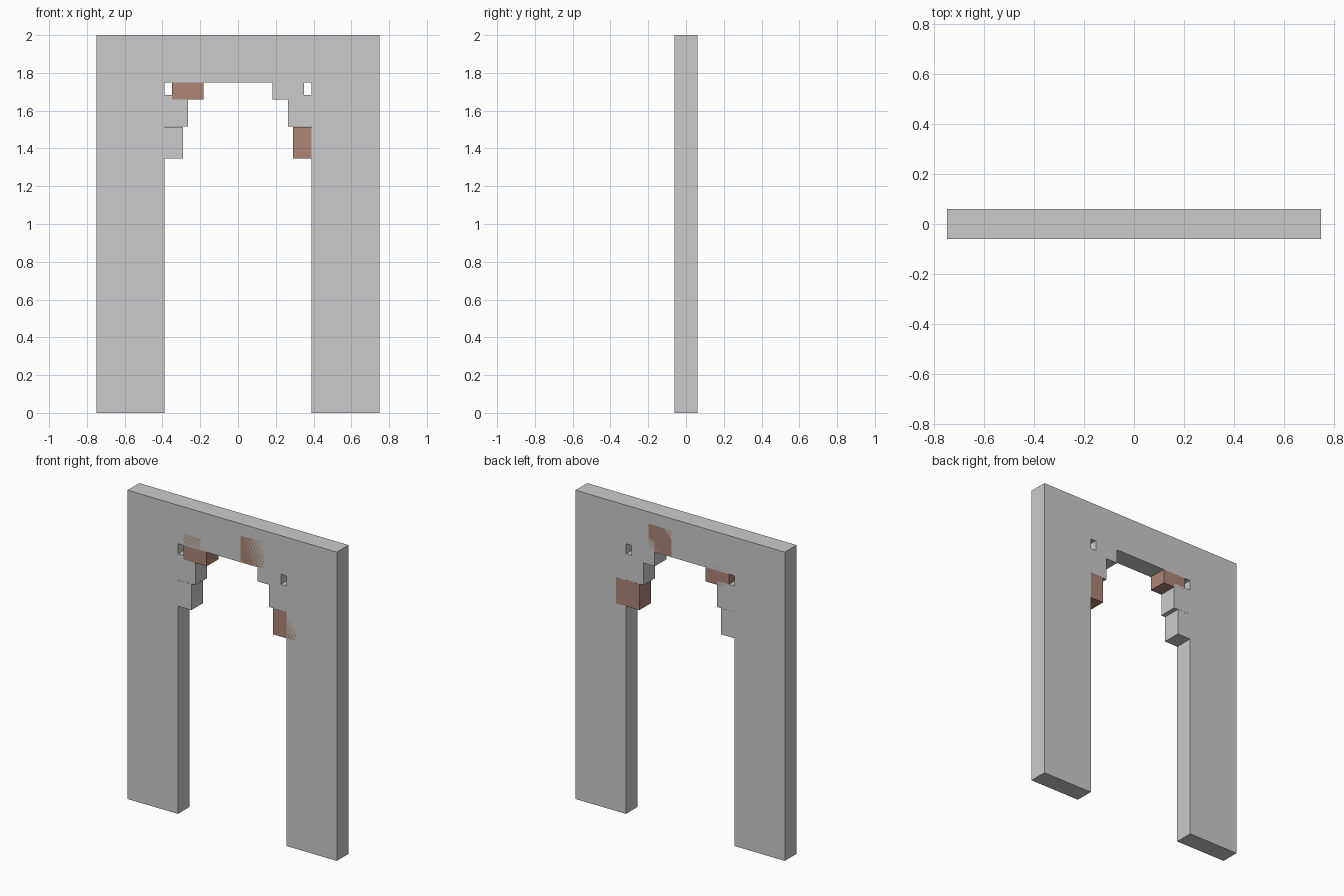
import bpy, bmesh, math

if "Cube" in bpy.data.objects:
    bpy.data.objects.remove(bpy.data.objects["Cube"])

DEPTH = 0.12

brown = bpy.data.materials.new("brown_brick")
brown.diffuse_color = (0.42, 0.24, 0.18, 1)
brown.use_nodes = True
brown.node_tree.nodes["Principled BSDF"].inputs["Base Color"].default_value = brown.diffuse_color


def link(name, bm):
    mesh = bpy.data.meshes.new(name)
    bm.to_mesh(mesh)
    bm.free()
    obj = bpy.data.objects.new(name, mesh)
    bpy.context.collection.objects.link(obj)
    return obj


def extruded(name, outline):
    """Outline in x, z extruded through the wall depth."""
    bm = bmesh.new()
    face = bm.faces.new([bm.verts.new((x, -DEPTH / 2, z)) for x, z in outline])
    new = bmesh.ops.extrude_face_region(bm, geom=[face])["geom"]
    verts = [v for v in new if isinstance(v, bmesh.types.BMVert)]
    bmesh.ops.translate(bm, verts=verts, vec=(0, DEPTH, 0))
    bmesh.ops.recalc_face_normals(bm, faces=bm.faces)
    return link(name, bm)


# wall with a square-headed doorway
half = [(0.388, 1.75), (0.388, 0), (0.75, 0), (0.75, 2)]
extruded("wall", half + [(-x, z) for x, z in reversed(half)])

# nine upright bricks stepping round the arch, every third one brown
S = 0.0835
for i in range(9):
    a = math.pi * i / 8
    x, z = 0.3755 * math.cos(a), 1.43 + 0.443 * math.sin(a)
    h = S + 0.001
    brick = extruded(f"arch_brick_{i + 1}",
                     [(x - S, z - h), (x + S, z - h), (x + S, z + h), (x - S, z + h)])
    if i % 3 == 0:
        brick.data.materials.append(brown)
